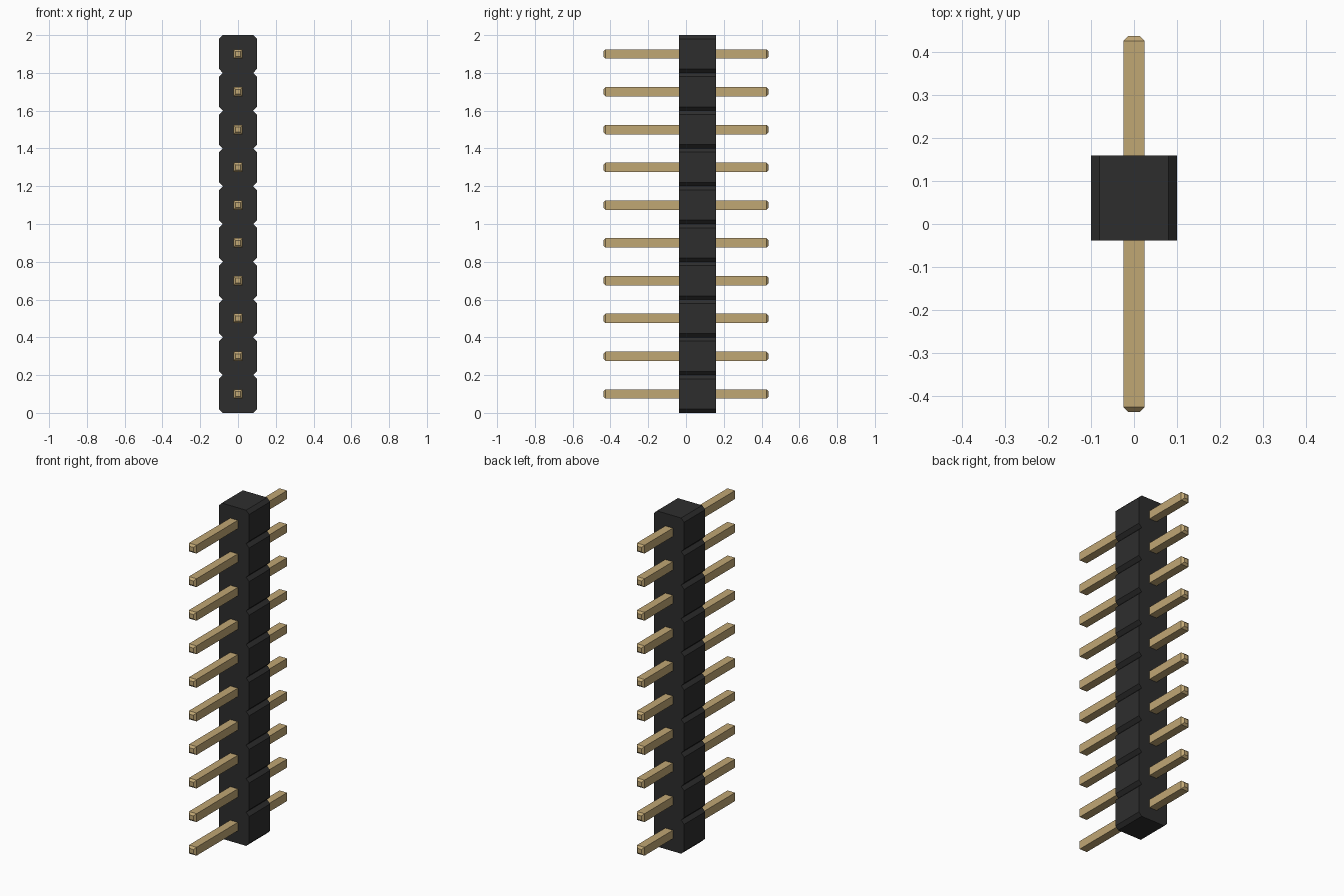
import bpy, bmesh

cube = bpy.data.objects.get("Cube")
if cube:
    bpy.data.objects.remove(cube, do_unlink=True)

PINS, PITCH = 10, 0.2
HALF, CHAMFER = 0.1, 0.02        # housing half width and corner cut
BODY_Y = (-0.038, 0.16)          # housing front and back
PIN_HALF, TIP_HALF = 0.025, 0.013
PIN_END, TIP_LEN = 0.438, 0.012


def material(name, rgb):
    m = bpy.data.materials.new(name)
    m.use_nodes = True
    color = (*rgb, 1.0)
    m.diffuse_color = color
    bsdf = next(n for n in m.node_tree.nodes if n.type == 'BSDF_PRINCIPLED')
    bsdf.inputs["Base Color"].default_value = color
    return m


def loft(name, sections, mat):
    """Join matching xz outlines, each given as (y, points), and cap both ends."""
    bm = bmesh.new()
    rings = [[bm.verts.new((x, y, z)) for x, z in pts] for y, pts in sections]
    for a, b in zip(rings, rings[1:]):
        for i in range(len(a)):
            j = (i + 1) % len(a)
            bm.faces.new((a[i], a[j], b[j], b[i]))
    bm.faces.new(rings[0])
    bm.faces.new(rings[-1])
    bmesh.ops.recalc_face_normals(bm, faces=bm.faces)
    mesh = bpy.data.meshes.new(name)
    bm.to_mesh(mesh)
    bm.free()
    mesh.materials.append(mat)
    obj = bpy.data.objects.new(name, mesh)
    bpy.context.collection.objects.link(obj)
    return obj


def square(h):
    return [(-h, -h), (h, -h), (h, h), (-h, h)]


black = material("black plastic", (0.027, 0.027, 0.027))
gold = material("gold plating", (0.53, 0.385, 0.175))

# Housing: a notched outline, one chamfered cell per pin
side = []
for i in range(PINS):
    z = i * PITCH
    side += [(HALF - CHAMFER, z), (HALF, z + CHAMFER), (HALF, z + PITCH - CHAMFER)]
side.append((HALF - CHAMFER, PINS * PITCH))
outline = side + [(-x, z) for x, z in reversed(side)]
loft("housing", [(y, outline) for y in BODY_Y], black)

# Square pins with tapered tips, passing through each cell
pin_sections = [
    (-PIN_END, square(TIP_HALF)),
    (-PIN_END + TIP_LEN, square(PIN_HALF)),
    (PIN_END - TIP_LEN, square(PIN_HALF)),
    (PIN_END, square(TIP_HALF)),
]
first = loft("pin_01", pin_sections, gold)
first.location.z = PITCH / 2
for i in range(1, PINS):
    pin = bpy.data.objects.new(f"pin_{i + 1:02d}", first.data)
    pin.location.z = (i + 0.5) * PITCH
    bpy.context.collection.objects.link(pin)
